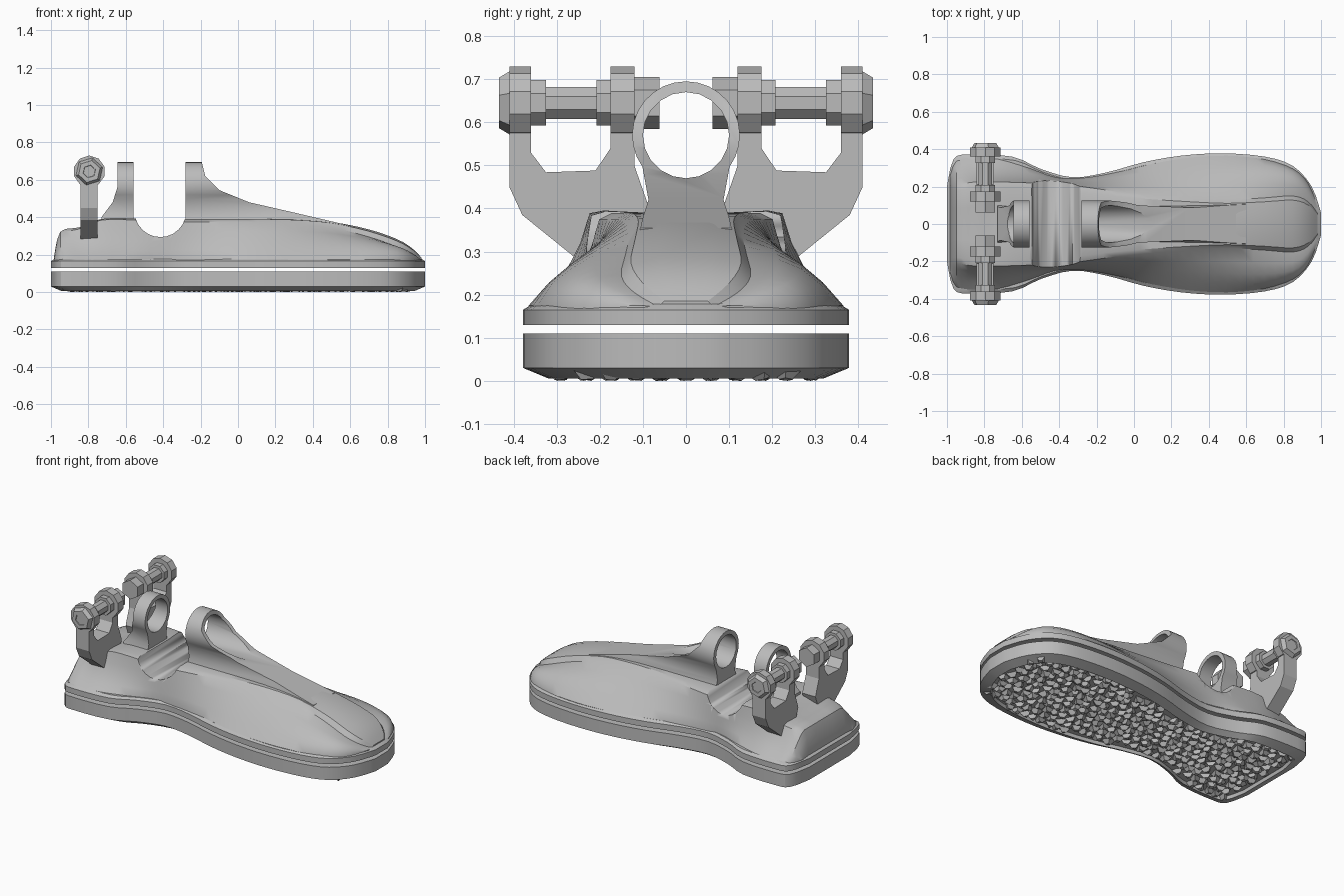
import bpy, bmesh, math, random
from mathutils import Matrix, Vector

random.seed(4)
if "Cube" in bpy.data.objects:
    bpy.data.objects.remove(bpy.data.objects["Cube"])

grey = bpy.data.materials.new("plain grey")
grey.use_nodes = True
GREY = (0.5, 0.5, 0.5, 1)
grey.diffuse_color = GREY
grey.node_tree.nodes["Principled BSDF"].inputs["Base Color"].default_value = GREY


def finish(name, bm, angle=35):
    bmesh.ops.recalc_face_normals(bm, faces=bm.faces)
    mesh = bpy.data.meshes.new(name)
    bm.to_mesh(mesh)
    bm.free()
    mesh.materials.append(grey)
    ob = bpy.data.objects.new(name, mesh)
    bpy.context.collection.objects.link(ob)
    bpy.ops.object.select_all(action='DESELECT')
    ob.select_set(True)
    bpy.context.view_layer.objects.active = ob
    if angle:
        bpy.ops.object.shade_smooth_by_angle(angle=math.radians(angle))
    return ob


def loft(name, rings, angle=35):
    bm = bmesh.new()
    loops = [[bm.verts.new(p) for p in ring] for ring in rings]
    n = len(loops[0])
    for a, b in zip(loops, loops[1:]):
        for i in range(n):
            j = (i + 1) % n
            bm.faces.new((a[i], a[j], b[j], b[i]))
    bm.faces.new(loops[0])
    bm.faces.new(loops[-1])
    return finish(name, bm, angle)


def boolean(ob, tool, operation):
    mod = ob.modifiers.new("shape", 'BOOLEAN')
    mod.operation, mod.object, mod.solver = operation, tool, 'EXACT'
    bpy.context.view_layer.objects.active = ob
    bpy.ops.object.modifier_apply(modifier=mod.name)


def extrude_x(name, yz, x0, x1, angle=35):
    return loft(name, [[(x, y, z) for y, z in yz] for x in (x0, x1)], angle)


def extrude_y(name, xz, y0, y1, angle=35):
    return loft(name, [[(x, y, z) for x, z in xz] for y in (y0, y1)], angle)


def disc(cx, cz, r, n, turn=0.0):
    return [(cx + r * math.cos(turn + math.tau * i / n),
             cz + r * math.sin(turn + math.tau * i / n)) for i in range(n)]


def spline(rows, steps):
    """Smooth curve through rows of numbers."""
    out = []
    for i in range(len(rows) - 1):
        p = [Vector(rows[max(0, min(len(rows) - 1, i + k))]) for k in (-1, 0, 1, 2)]
        for s in range(steps):
            t = s / steps
            out.append(p[1] + 0.5 * t * (p[2] - p[0] + t * (
                2 * p[0] - 5 * p[1] + 4 * p[2] - p[3]
                + t * (3 * (p[1] - p[2]) + p[3] - p[0]))))
    return out + [Vector(rows[-1])]


# Footprint shared by the sole and the welt
side = [(-1, .2), (-.965, .345), (-.88, .372), (-.65, .36), (-.5, .295), (-.33, .25),
        (-.15, .275), (.05, .33), (.25, .365), (.47, .378), (.7, .36), (.85, .31),
        (.95, .2), (1, .06)]
half = [tuple(p) for p in spline(side, 3)]
outline = half + [(x, -y) for x, y in reversed(half)]


def ring(inset, z):
    return [(x * (1 - inset), y * (1 - inset / .36), z) for x, y in outline]


loft("sole", [ring(.06, .026), ring(.055, .006), ring(0, .03), ring(0, .11)], 30)
loft("welt", [ring(0, .13), ring(0, .165), ring(.02, .178)], 30)

# Rough tread: skewed chips scattered under the sole
bm = bmesh.new()
pitch = .058
for i in range(-17, 18):
    for j in range(-6, 7):
        x, y = (i + .5 * (j % 2)) * pitch, j * pitch
        if abs(x) > .92:
            continue
        k = next(a for a in range(len(half) - 1) if half[a + 1][0] >= x)
        if abs(y) > half[k][1] - .075:
            continue
        turn = random.uniform(0, math.tau)
        chip = bmesh.ops.create_cone(bm, segments=random.choice((3, 4)), cap_ends=True,
                                     radius1=.016, radius2=.04, depth=.026)["verts"]
        lean = Matrix.Rotation(random.uniform(-.3, .3), 4, 'X')
        place = Matrix.Translation((x + random.uniform(-.01, .01), y, .0165))
        bmesh.ops.transform(bm, verts=chip, matrix=place @ Matrix.Rotation(turn, 4, 'Z') @ lean)
for v in bm.verts:
    v.co.z = max(v.co.z, 0)
finish("tread", bm, 0)

# Foot body: x, base half width, top half width, top height, side bulge
stations = [(-.985, .25, .22, .18, 0), (-.95, .335, .21, .322, 0), (-.85, .355, .225, .342, -.01),
            (-.73, .35, .225, .385, -.015), (-.56, .3, .22, .39, -.01), (-.42, .25, .215, .39, 0),
            (-.28, .245, .2, .39, 0), (-.1, .275, .175, .39, 0), (.1, .325, .155, .39, 0),
            (.3, .355, .14, .388, .005), (.5, .365, .13, .375, .015), (.7, .345, .14, .335, .025),
            (.85, .295, .15, .283, .025), (.93, .22, .12, .235, .015), (.98, .1, .06, .185, 0)]
rings = []
for x, w, wt, zt, b in spline(stations, 3):
    zs = zt - .015 - b
    prof = [(w, .15), (w, .175)]
    for t in (.25, .5, .75):
        push = b * 4 * t * (1 - t)
        prof.append((w + (wt - w) * t + push, .175 + (zs - .175) * t + push))
    prof += [(wt, max(zs, .176)), (wt * .85, zt - b * .4), (wt * .4, zt)]
    rings.append([(x, y, z) for y, z in prof] + [(x, -y, z) for y, z in reversed(prof)])
body = loft("foot_body", rings, 32)

# Ankle saddle: rounded channel across the foot
saddle = extrude_y("saddle_cutter", disc(-.415, .432, .138, 24), -.5, .5)
boolean(body, saddle, 'DIFFERENCE')

# Ankle lugs: side profile trimmed by a keyhole front profile, then bored
arc = [(.125 * math.sin(a), .57 + .125 * math.cos(a))
       for a in (math.radians(-126 + 252 * i / 20) for i in range(21))]
keyhole = arc + [(.087, .42), (.1, .38), (.13, .25), (-.13, .25), (-.1, .38), (-.087, .42)]
trim = extrude_x("lug_trim", keyhole, -1, 1)
bore = extrude_x("lug_bore", disc(0, .57, .1, 20), -1, 1)
front_side = [(-.28, .28), (-.28, .72), (-.2, .72), (-.175, .62), (-.1, .545), (.06, .48),
              (.3, .425), (.6, .355), (.6, .28)]
rear_side = [(-.56, .28), (-.56, .72), (-.645, .72), (-.645, .56), (-.67, .48), (-.73, .4),
             (-.73, .28)]
for name, prof in (("front_lug", front_side), ("rear_lug", rear_side)):
    lug = extrude_y(name, prof, -.3, .3, 0)
    boolean(lug, trim, 'INTERSECT')
    boolean(lug, bore, 'DIFFERENCE')
    bpy.ops.object.select_all(action='DESELECT')
    lug.select_set(True)
    bpy.ops.object.shade_smooth_by_angle(angle=math.radians(32))
for tool in (saddle, trim, bore):
    bpy.data.objects.remove(tool)

# Heel brackets: forked plates with eyes and a bolt, one on each side
fork = [(.41, .66), (.41, .45), (.38, .385), (.25, .28), (.13, .28), (.085, .4), (.12, .5),
        (.12, .66), (.175, .66), (.175, .54), (.21, .488), (.325, .484), (.36, .53), (.36, .66)]
BX, BZ = -.795, .645
bolt_parts = [("outer_eye", .36, .41, .085, 10), ("inner_eye", .12, .175, .085, 10),
              ("bolt_shaft", .1, .43, .04, 8), ("outer_collar", .325, .362, .057, 8),
              ("inner_collar", .173, .208, .057, 8), ("inner_nut", .062, .122, .06, 6)]
for label, s in (("left", 1), ("right", -1)):
    extrude_x(label + "_fork", [(s * y, z) for y, z in fork], -.842, -.75, 0)
    for part, y0, y1, r, n in bolt_parts:
        extrude_y(f"{label}_{part}", disc(BX, BZ, r, n, math.pi / n), s * y0, s * y1, 0)
    # Faceted bolt head with a three-sided socket
    loft(label + "_bolt_head", [[(x, s * y, z) for x, z in disc(BX, BZ, r, 6, .3)]
                                for y, r in ((.405, .078), (.434, .06), (.434, .035), (.42, .028))], 0)
